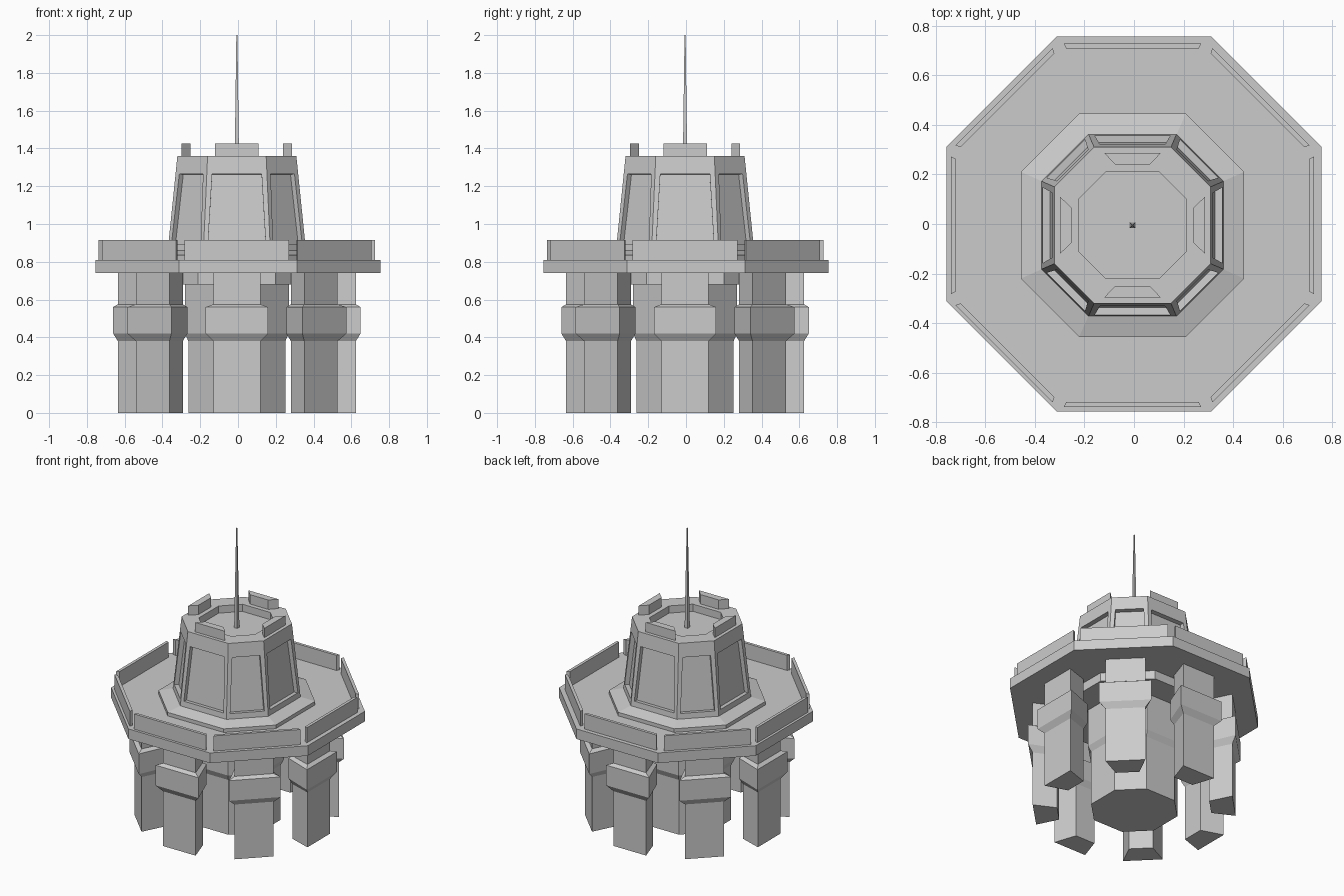
import bpy, bmesh, math
from mathutils import Vector, Matrix

if "Cube" in bpy.data.objects:
    bpy.data.objects.remove(bpy.data.objects["Cube"])

OFF = Vector((-0.006, -0.005, 0))   # slight shift of everything except the deck


def octagon(a, h, z):
    """Octagon with axis faces at distance a and half face width h."""
    return [Vector(p) for p in ((h, -a, z), (a, -h, z), (a, h, z), (h, a, z),
                                (-h, a, z), (-a, h, z), (-a, -h, z), (-h, -a, z))]


def wedge(r0, r1, h0, h1, z):
    """Trapezoid section facing -y: outer radius r1, inner radius r0."""
    return [Vector(p) for p in ((-h1, -r1, z), (h1, -r1, z), (h0, -r0, z), (-h0, -r0, z))]


def loft(bm, rings, mat=Matrix()):
    """Join stacked rings with flat faces and cap both ends."""
    vs = [[bm.verts.new(mat @ p) for p in r] for r in rings]
    n, sides = len(vs[0]), []
    for lo, hi in zip(vs, vs[1:]):
        for i in range(n):
            j = (i + 1) % n
            sides.append(bm.faces.new((lo[i], lo[j], hi[j], hi[i])))
    bm.faces.new(vs[0][::-1])
    bm.faces.new(vs[-1])
    return sides


def finish(bm, name, shift=OFF):
    bmesh.ops.recalc_face_normals(bm, faces=bm.faces)
    me = bpy.data.meshes.new(name)
    bm.to_mesh(me)
    bm.free()
    ob = bpy.data.objects.new(name, me)
    ob.location = shift
    bpy.context.collection.objects.link(ob)
    return ob


def oct_part(name, profile, shift=OFF):
    bm = bmesh.new()
    loft(bm, [octagon(*p) for p in profile])
    return finish(bm, name, shift)


def radial_parts(name, sections, count):
    for k in range(count):
        bm = bmesh.new()
        rot = Matrix.Rotation(k * math.tau / count, 4, 'Z')
        loft(bm, [wedge(*s) for s in sections], rot)
        finish(bm, f"{name}_{k + 1}")


# Central column and collar under the deck
oct_part("central_column", [(.257, .115, 0), (.257, .115, .38), (.275, .125, .42), (.275, .125, .70)])
oct_part("under_collar", [(.45, .205, .68), (.45, .205, .75)])

# Eight support legs with a thicker band
radial_parts("support_leg", [(.48, .63, .075, .125, 0), (.48, .63, .075, .125, .38),
                             (.46, .655, .09, .165, .42), (.46, .655, .09, .165, .56),
                             (.48, .63, .075, .125, .575), (.48, .63, .075, .125, .75)], 8)

# Deck, its railing walls and the raised plinth
oct_part("deck", [(.755, .313, .74), (.755, .313, .81)], Vector())
radial_parts("parapet", [(.712, .732, .267, .277, .80), (.712, .732, .267, .277, .915)], 8)
oct_part("plinth", [(.45, .215, .80), (.45, .215, .835), (.36, .175, .86)])

# Tower cabin with recessed roof and recessed window panels
bm = bmesh.new()
sides = loft(bm, [octagon(*p) for p in ((.368, .178, .84), (.315, .155, 1.36),
                                        (.215, .107, 1.36), (.215, .107, 1.31))])[:8]
bmesh.ops.recalc_face_normals(bm, faces=bm.faces)
for f in sides:
    f.normal_update()
    n = f.normal.copy()
    up = Vector((-n.x * n.z, -n.y * n.z, 1 - n.z * n.z)).normalized()
    bmesh.ops.inset_individual(bm, faces=[f], thickness=.035)
    for v in f.verts:
        target = 1.265 if v.co.z > 1.1 else .895
        v.co += up * ((target - v.co.z) / up.z)
    ext = bmesh.ops.extrude_discrete_faces(bm, faces=[f])["faces"][0]
    for v in ext.verts:
        v.co -= n * .03
finish(bm, "tower_cabin")

# Four roof blocks and the mast
radial_parts("roof_block", [(.245, .292, .07, .115, 1.35), (.245, .292, .07, .115, 1.425)], 4)
bm = bmesh.new()
bmesh.ops.create_cone(bm, cap_ends=True, segments=4, radius1=.017, radius2=.004, depth=.70,
                      matrix=Matrix.Translation((0, 0, 1.65)) @ Matrix.Rotation(math.pi / 4, 4, 'Z'))
finish(bm, "mast")
